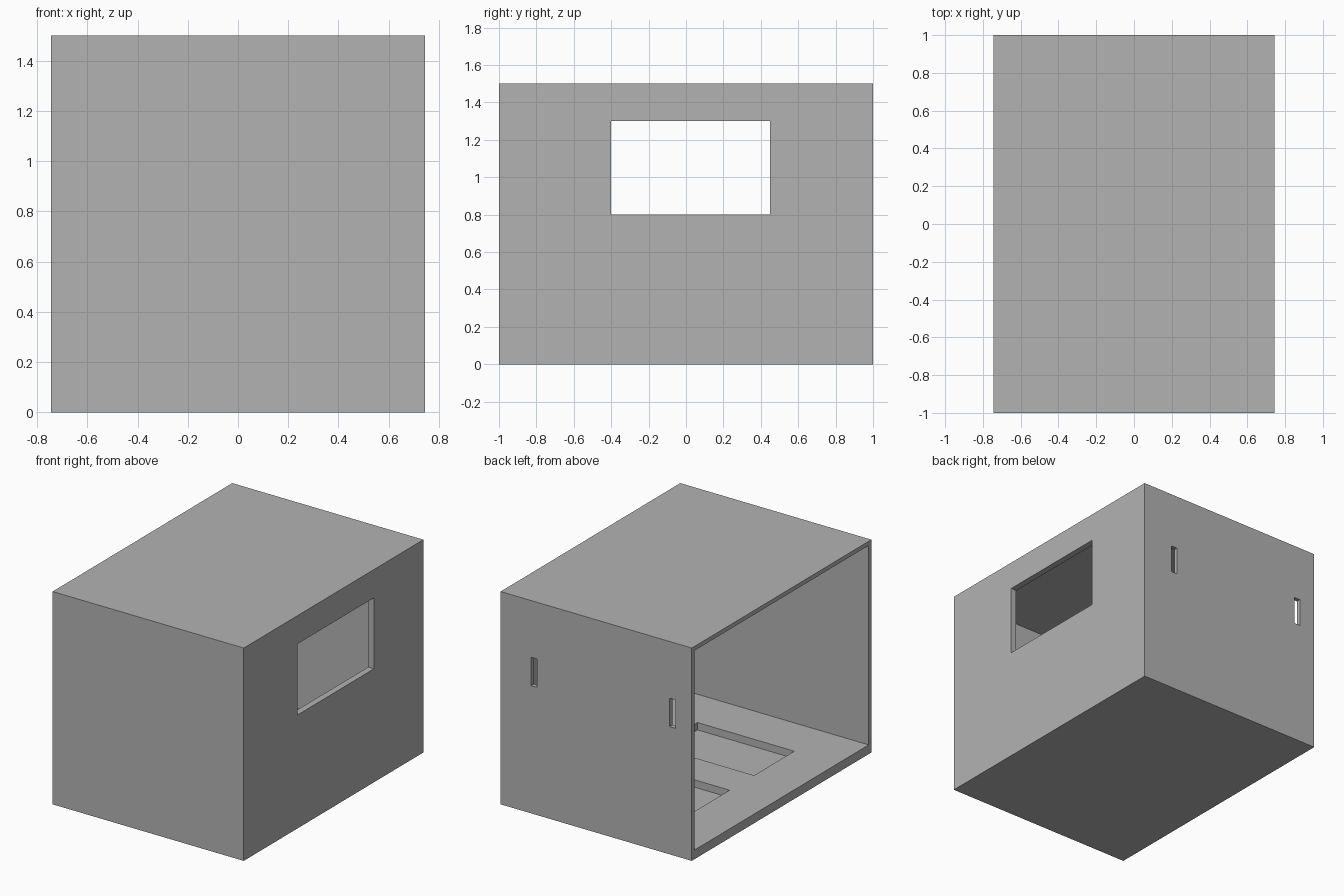
import bpy

cube = bpy.data.objects.get("Cube")
if cube:
    bpy.data.objects.remove(cube, do_unlink=True)

grey = bpy.data.materials.new("plain_grey")
grey.use_nodes = True
colour = (0.45, 0.45, 0.45, 1)
grey.diffuse_color = colour
grey.node_tree.nodes["Principled BSDF"].inputs["Base Color"].default_value = colour


def box(name, x, y, z):
    """Box spanning the given (low, high) ranges."""
    spans = (x, y, z)
    bpy.ops.mesh.primitive_cube_add(size=1, location=[(a + b) / 2 for a, b in spans])
    obj = bpy.context.object
    obj.name = name
    obj.scale = [b - a for a, b in spans]
    bpy.ops.object.transform_apply(location=True, rotation=False, scale=True)
    obj.data.materials.append(grey)
    return obj


def cut(target, *spans):
    """Carve a box out of the target, then discard the cutter."""
    cutter = box("cutter", *spans)
    cutter.hide_render = True
    mod = target.modifiers.new("cut", "BOOLEAN")
    mod.operation = "DIFFERENCE"
    mod.solver = "EXACT"
    mod.object = cutter
    bpy.context.view_layer.objects.active = target
    bpy.ops.object.modifier_apply(modifier=mod.name)
    bpy.data.objects.remove(cutter, do_unlink=True)


W, H = 0.745, 1.5          # half width and height
WALL, SIDE, FLOOR = 0.03, 0.045, 0.065

# Outer housing
housing = box("housing", (-W, W), (-1, 1), (0, H))

# Hollow interior, open on one side
cut(housing, (-W - 0.1, W - SIDE), (WALL - 1, 1 - WALL), (FLOOR, H - WALL))

# Window in the closed side
cut(housing, (W - 0.2, W + 0.1), (-0.4, 0.45), (0.8, 1.3))

# Narrow slots through the back wall
for x in (-0.62, 0.46):
    cut(housing, (x, x + 0.048), (0.9, 1.1), (0.9, 1.1))

# Shallow rectangular recesses in the floor
for y in (-0.62, 0.1):
    cut(housing, (-0.41, 0.345), (y, y + 0.447), (FLOOR - 0.052, FLOOR + 0.1))
